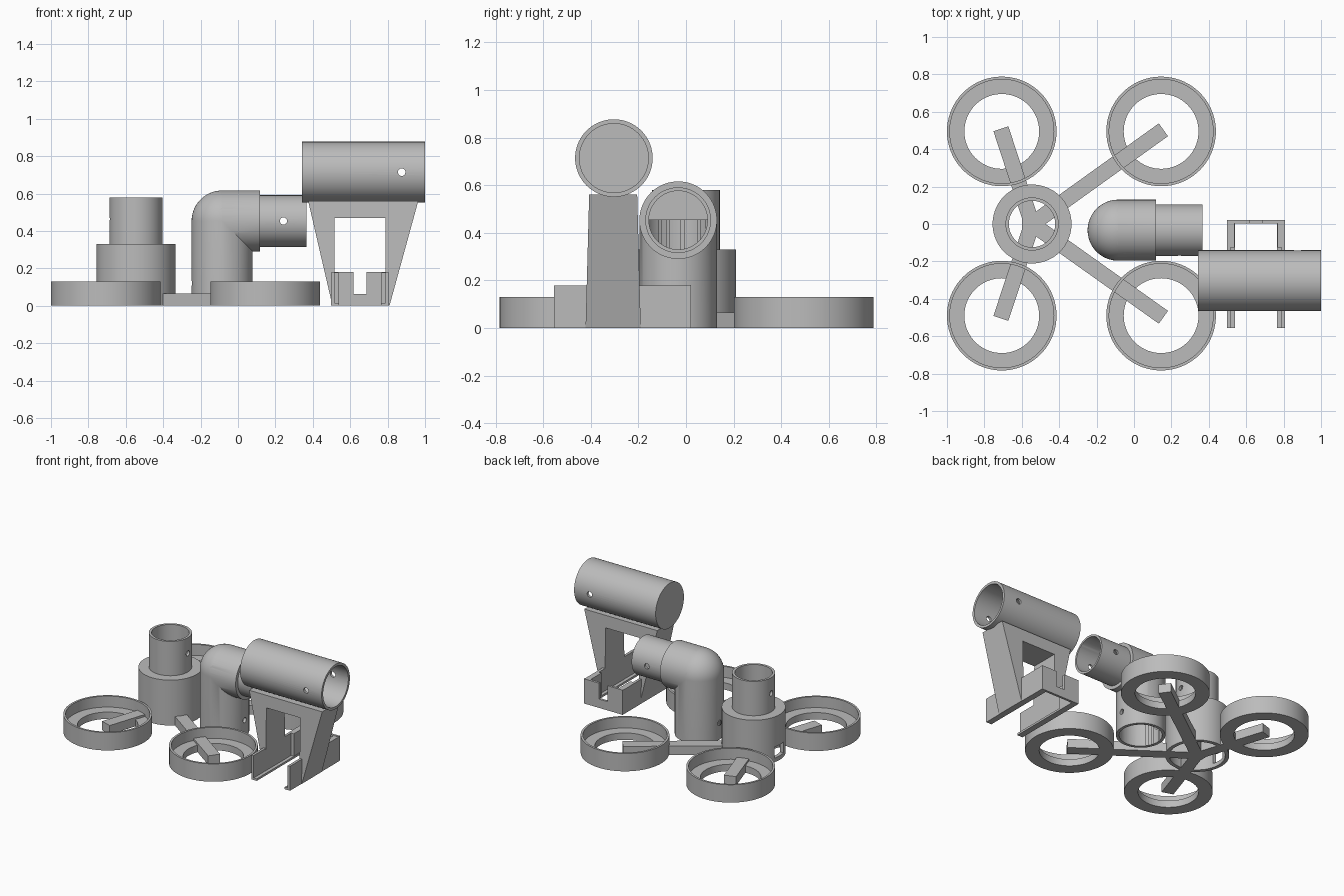
import bpy, bmesh, math
from mathutils import Matrix, Vector

cube = bpy.data.objects.get("Cube")
if cube:
    bpy.data.objects.remove(cube)

grey = bpy.data.materials.new("matte_grey")
grey.use_nodes = True
grey.diffuse_color = (0.5, 0.5, 0.5, 1)
grey.node_tree.nodes["Principled BSDF"].inputs["Base Color"].default_value = (0.5, 0.5, 0.5, 1)
ALONG_X = Matrix.Rotation(math.pi / 2, 4, "Y")
ALONG_Y = Matrix.Rotation(math.pi / 2, 4, "X")


def finish(name, bm, matrix=Matrix()):
    bmesh.ops.transform(bm, matrix=matrix, verts=bm.verts)
    bmesh.ops.recalc_face_normals(bm, faces=bm.faces)
    mesh = bpy.data.meshes.new(name)
    bm.to_mesh(mesh)
    bm.free()
    mesh.materials.append(grey)
    obj = bpy.data.objects.new(name, mesh)
    bpy.context.collection.objects.link(obj)
    return obj


def box(name, low, high, matrix=Matrix(), top_scale=(1, 1)):
    bm = bmesh.new()
    bmesh.ops.create_cube(bm, size=1)
    low, high = Vector(low), Vector(high)
    for v in bm.verts:
        if v.co.z > 0:
            v.co.x *= top_scale[0]
            v.co.y *= top_scale[1]
        v.co = (low + high) / 2 + v.co * (high - low)
    return finish(name, bm, matrix)


def lathe(name, profile, at, turn=Matrix(), closed=True):
    bm = bmesh.new()
    verts = [bm.verts.new((r, 0, z)) for r, z in profile]
    edges = [bm.edges.new(p) for p in zip(verts, verts[1:])]
    if closed:
        edges.append(bm.edges.new((verts[-1], verts[0])))
    bmesh.ops.spin(bm, geom=verts + edges, cent=(0, 0, 0), axis=(0, 0, 1),
                   angle=math.tau, steps=72)
    bmesh.ops.remove_doubles(bm, verts=bm.verts, dist=1e-5)
    return finish(name, bm, Matrix.Translation(at) @ turn)


def rod(name, radius, length, at, turn=Matrix()):
    profile = [(0, 0), (radius, 0), (radius, length), (0, length)]
    return lathe(name, profile, at, turn, closed=False)


def combine(obj, tools, operation="DIFFERENCE"):
    for tool in tools:
        tool.hide_render = True
        mod = obj.modifiers.new("combine", "BOOLEAN")
        mod.operation, mod.solver, mod.object = operation, "EXACT", tool
        bpy.context.view_layer.objects.active = obj
        bpy.ops.object.modifier_apply(modifier=mod.name)
        bpy.data.objects.remove(tool)


def smooth(obj):
    bpy.ops.object.select_all(action="DESELECT")
    obj.select_set(True)
    bpy.context.view_layer.objects.active = obj
    bpy.ops.object.shade_smooth_by_angle(angle=math.radians(30))


# Four rotor guards and the arms that reach their centres
hub = Vector((-0.545, 0, 0))
guard = [(0.2, 0), (0.293, 0), (0.293, 0.13), (0.278, 0.13), (0.278, 0.05), (0.2, 0.05)]
for end, x in (("left", 0.145), ("right", -0.707)):
    for side, y in (("front", -0.49), ("back", 0.495)):
        centre = Vector((x, y, 0))
        smooth(lathe(f"{side}_{end}_rotor_guard", guard, centre))
        reach = centre - hub
        turn = Matrix.Translation(hub) @ Matrix.Rotation(math.atan2(reach.y, reach.x), 4, "Z")
        box(f"{side}_{end}_arm", (0, -0.042, 0), (reach.length + 0.015, 0.042, 0.065), turn)
box("hub_block", (-0.6, -0.05, 0), (-0.54, 0.05, 0.065))

# Stepped hub tower with a pin hole and a cable window
tower = lathe("hub_tower", [(0.185, 0), (0.211, 0), (0.211, 0.33), (0.142, 0.33),
                            (0.142, 0.58), (0.124, 0.58), (0.124, 0.29), (0.185, 0.29)], hub)
combine(tower, [rod("pin_cutter", 0.019, 0.5, (-0.8, 0, 0.465), ALONG_X),
                box("window_cutter", (-0.8, -0.05, 0.03), (-0.66, 0.05, 0.11))])
smooth(tower)

# Elbow pipe: domed upright, side branch and narrower spigot
ex, ey, ez = -0.085, -0.033, 0.453
dome = [(0.163 * math.cos(a), ez + 0.163 * math.sin(a))
        for a in (i * math.pi / 36 for i in range(18))]
elbow = lathe("elbow_pipe", [(0, 0), (0.163, 0)] + dome + [(0, ez + 0.163)],
              (ex, ey, 0), closed=False)
branch = lathe("branch", [(0, 0), (0.163, 0), (0.163, 0.203), (0.138, 0.203),
                          (0.138, 0.45), (0, 0.45)], (ex, ey, ez), ALONG_X, closed=False)
combine(elbow, [branch], "UNION")
combine(elbow, [rod("upright_bore", 0.142, ez + 0.1, (ex, ey, -0.1)),
                rod("branch_bore", 0.123, 0.6, (ex, ey, ez), ALONG_X),
                rod("spigot_pin", 0.019, 0.6, (0.243, 0.27, ez), ALONG_Y),
                rod("upright_pin", 0.019, 0.6, (-0.38, ey, 0.12), ALONG_X)])
smooth(elbow)

# Barrel, closed at one end, with a cross pin hole
barrel = lathe("barrel", [(0, 0), (0.163, 0), (0.163, 0.657), (0.145, 0.657),
                          (0.145, 0.02), (0, 0.02)], (0.343, -0.303, 0.714), ALONG_X, closed=False)
combine(barrel, [rod("barrel_pin", 0.02, 0.6, (0.875, 0, 0.714), ALONG_Y)])
smooth(barrel)

# Flared stand with an open window
stand = box("barrel_stand", (0.505, -0.422, 0), (0.81, -0.19, 0.56), top_scale=(1.93, 0.87))
for v in stand.data.vertices:
    if v.co.z > 0.5:
        v.co.x += 0.012
combine(stand, [box("stand_cutter", (0.516, -0.6, -0.1), (0.789, 0.1, 0.47))])

# Mounting clip: mirrored side rails with lips, and a notched back plate
mid = 0.652
for side, s in (("left", 1), ("right", -1)):
    def rail(name, inner, outer, y0, y1, top):
        a, b = sorted((mid + s * inner, mid + s * outer))
        box(f"{side}_{name}", (a, y0, 0), (b, y1, top))
    rail("clip_rail", 0.137, 0.156, -0.555, 0.02, 0.178)
    rail("clip_lip", 0.112, 0.137, -0.555, 0.02, 0.015)
    rail("clip_corner", 0.115, 0.137, -0.125, 0.02, 0.178)
plate = box("clip_back_plate", (0.496, 0.004, 0), (0.808, 0.021, 0.18))
combine(plate, [box("notch_cutter", (0.618, -0.1, 0.064), (0.687, 0.1, 0.3))])
